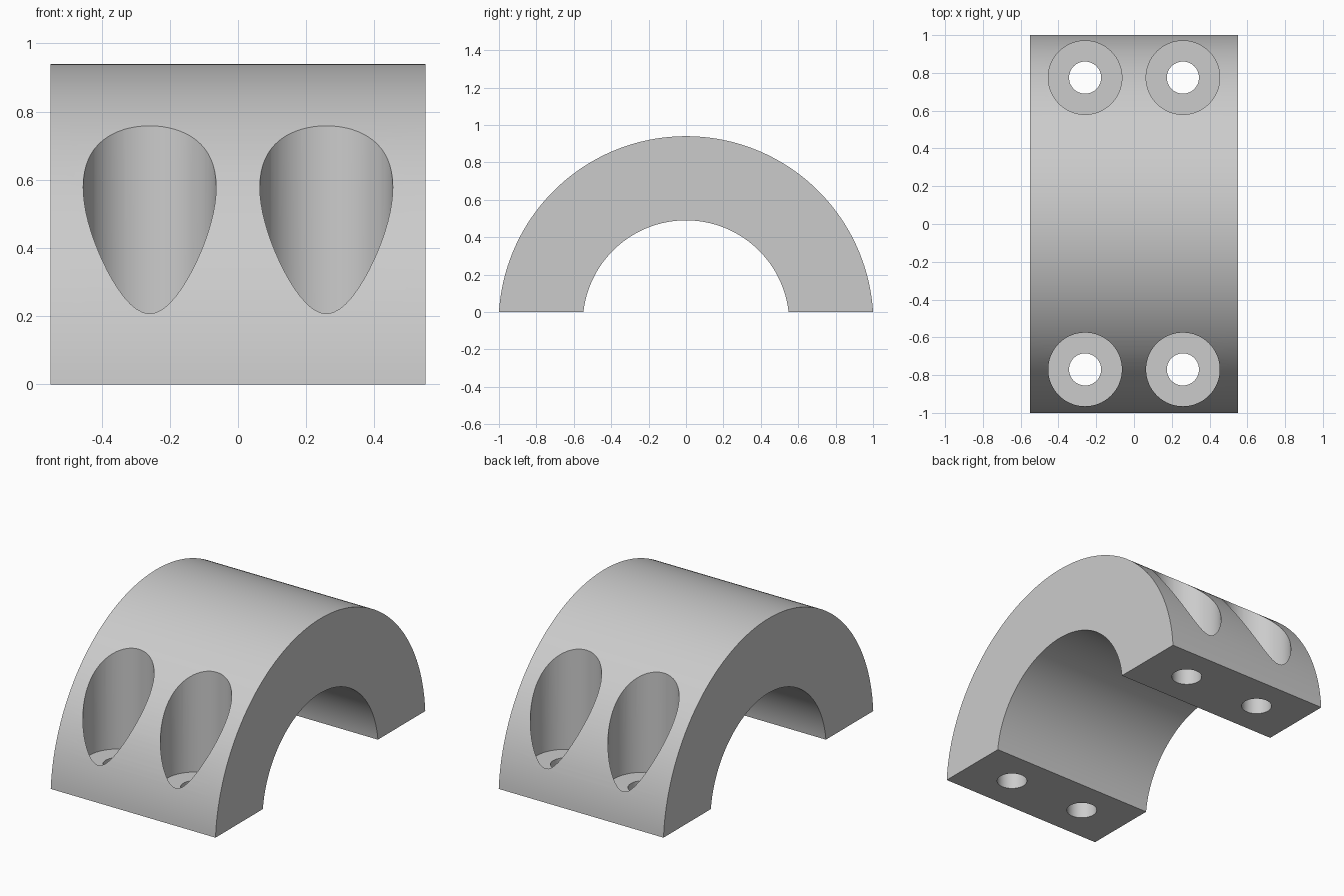
import bpy, bmesh, math

if "Cube" in bpy.data.objects:
    bpy.data.objects.remove(bpy.data.objects["Cube"])

# Concentric arcs, centred slightly below the split plane
DROP = 0.062
R_OUT, R_IN = 1.002, 0.552
HALF_WIDTH = 0.55
SEGMENTS = 96

grey = bpy.data.materials.new("plain grey")
grey.diffuse_color = (0.6, 0.6, 0.6, 1)
grey.use_nodes = True
grey.node_tree.nodes["Principled BSDF"].inputs["Base Color"].default_value = grey.diffuse_color


def arc(radius):
    """Points (y, z) from the front foot over the top to the back foot."""
    start = math.asin(DROP / radius)
    span = math.pi - 2 * start
    return [(-radius * math.cos(start + span * i / SEGMENTS),
             radius * math.sin(start + span * i / SEGMENTS) - DROP)
            for i in range(SEGMENTS + 1)]


def half_ring():
    bm = bmesh.new()
    outline = arc(R_OUT) + arc(R_IN)[::-1]
    face = bm.faces.new([bm.verts.new((-HALF_WIDTH, y, z)) for y, z in outline])
    new = bmesh.ops.extrude_face_region(bm, geom=[face])["geom"]
    bmesh.ops.translate(bm, vec=(2 * HALF_WIDTH, 0, 0),
                        verts=[v for v in new if isinstance(v, bmesh.types.BMVert)])
    bmesh.ops.recalc_face_normals(bm, faces=bm.faces)
    mesh = bpy.data.meshes.new("clamp_half")
    bm.to_mesh(mesh)
    bm.free()
    mesh.materials.append(grey)
    obj = bpy.data.objects.new("clamp_half", mesh)
    bpy.context.collection.objects.link(obj)
    return obj


def drill(body, name, x, y, radius, bottom, top):
    """Subtract one upright cylinder from the body."""
    bpy.ops.mesh.primitive_cylinder_add(vertices=64, radius=radius, depth=top - bottom,
                                        location=(x, y, (top + bottom) / 2))
    cutter = bpy.context.object
    cutter.name = name
    cutter.hide_render = True
    cutter.data.materials.append(grey)
    mod = body.modifiers.new(name, 'BOOLEAN')
    mod.operation, mod.solver, mod.object = 'DIFFERENCE', 'EXACT', cutter
    bpy.context.view_layer.objects.active = body
    bpy.ops.object.modifier_apply(modifier=name)
    bpy.data.objects.remove(cutter)


clamp = half_ring()

# Four counterbored bolt holes
for x in (-0.259, 0.259):
    for y in (-0.77, 0.775):
        drill(clamp, "bolt_head_recess", x, y, 0.195, 0.14, 1.3)
        drill(clamp, "bolt_hole", x, y, 0.085, -0.2, 0.5)

# Smooth curved walls, crisp edges
bpy.ops.object.select_all(action='DESELECT')
clamp.select_set(True)
bpy.context.view_layer.objects.active = clamp
bpy.ops.object.shade_smooth_by_angle(angle=math.radians(25))
